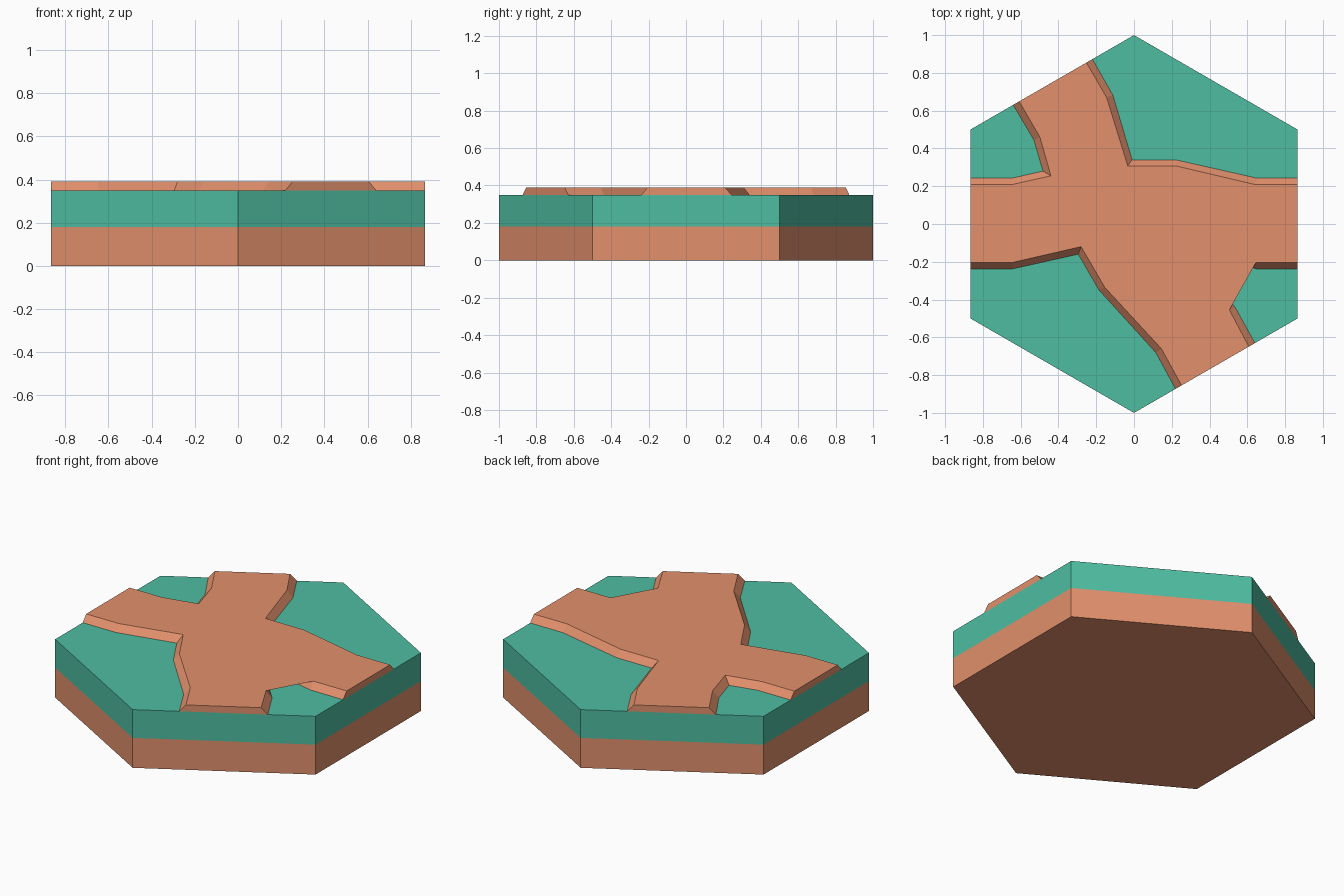
import bpy, bmesh, math

if "Cube" in bpy.data.objects:
    bpy.data.objects.remove(bpy.data.objects["Cube"])

DIRT_TOP, GRASS_TOP, PATH_TOP = 0.18, 0.35, 0.39


def material(name, rgb):
    m = bpy.data.materials.new(name)
    lin = [(c / 255 / 12.92) if c < 11 else ((c / 255 + 0.055) / 1.055) ** 2.4 for c in rgb]
    m.diffuse_color = (*lin, 1)
    m.use_nodes = True
    m.node_tree.nodes["Principled BSDF"].inputs["Base Color"].default_value = m.diffuse_color
    return m


dirt = material("dirt brown", (226, 144, 108))
grass = material("grass green", (78, 189, 161))


def make_object(name, bm, mats):
    bmesh.ops.recalc_face_normals(bm, faces=bm.faces[:])
    me = bpy.data.meshes.new(name)
    bm.to_mesh(me)
    bm.free()
    for m in mats:
        me.materials.append(m)
    ob = bpy.data.objects.new(name, me)
    bpy.context.collection.objects.link(ob)
    return ob


def bridge(bm, low, high):
    n = len(low)
    return [bm.faces.new((low[i], low[(i + 1) % n], high[(i + 1) % n], high[i])) for i in range(n)]


# Hexagonal tile: dirt below, grass above, coloured by height
bm = bmesh.new()
angles = [math.radians(30 + 60 * i) for i in range(6)]
rings = [[bm.verts.new((math.cos(a), math.sin(a), z)) for a in angles]
         for z in (0, DIRT_TOP, GRASS_TOP)]
bm.faces.new(rings[0])
bm.faces.new(rings[2])
bridge(bm, rings[0], rings[1])
bridge(bm, rings[1], rings[2])
for f in bm.faces:
    f.material_index = 1 if f.calc_center_median().z > DIRT_TOP else 0
make_object("hex_tile", bm, [dirt, grass])

# Raised crossing path: each bank pairs a foot point with a top point (x, y, x, y)
E = math.sqrt(3) / 2
banks = [
    # back right
    (E, 0.243, E, 0.208), (0.65, 0.243, 0.645, 0.208), (0.22, 0.34, 0.22, 0.308),
    (-0.01, 0.34, -0.033, 0.308), (-0.112, 0.682, -0.145, 0.67), (-0.22, 0.873, -0.252, 0.8545),
    # back left
    (-0.64, 0.6305, -0.608, 0.649), (-0.53, 0.445, -0.498, 0.46), (-0.482, 0.28, -0.44, 0.255),
    (-0.645, 0.243, -0.65, 0.208), (-E, 0.243, -E, 0.208),
    # front left
    (-E, -0.238, -E, -0.205), (-0.645, -0.238, -0.65, -0.205), (-0.295, -0.16, -0.28, -0.12),
    (-0.185, -0.35, -0.155, -0.335), (0.115, -0.68, 0.145, -0.66), (0.22, -0.873, 0.252, -0.8545),
    # front right
    (0.64, -0.6305, 0.608, -0.649), (0.535, -0.44, 0.505, -0.455), (0.26, -0.147, 0.215, -0.11),
    (0.65, -0.238, 0.645, -0.205), (E, -0.238, E, -0.205),
]
bm = bmesh.new()
foot = [bm.verts.new((p[0], p[1], GRASS_TOP)) for p in banks]
crest = [bm.verts.new((p[2], p[3], PATH_TOP)) for p in banks]
bridge(bm, foot, crest)
top = bm.faces.new(crest)
bmesh.ops.triangulate(bm, faces=[top])
make_object("crossing_path", bm, [dirt])
